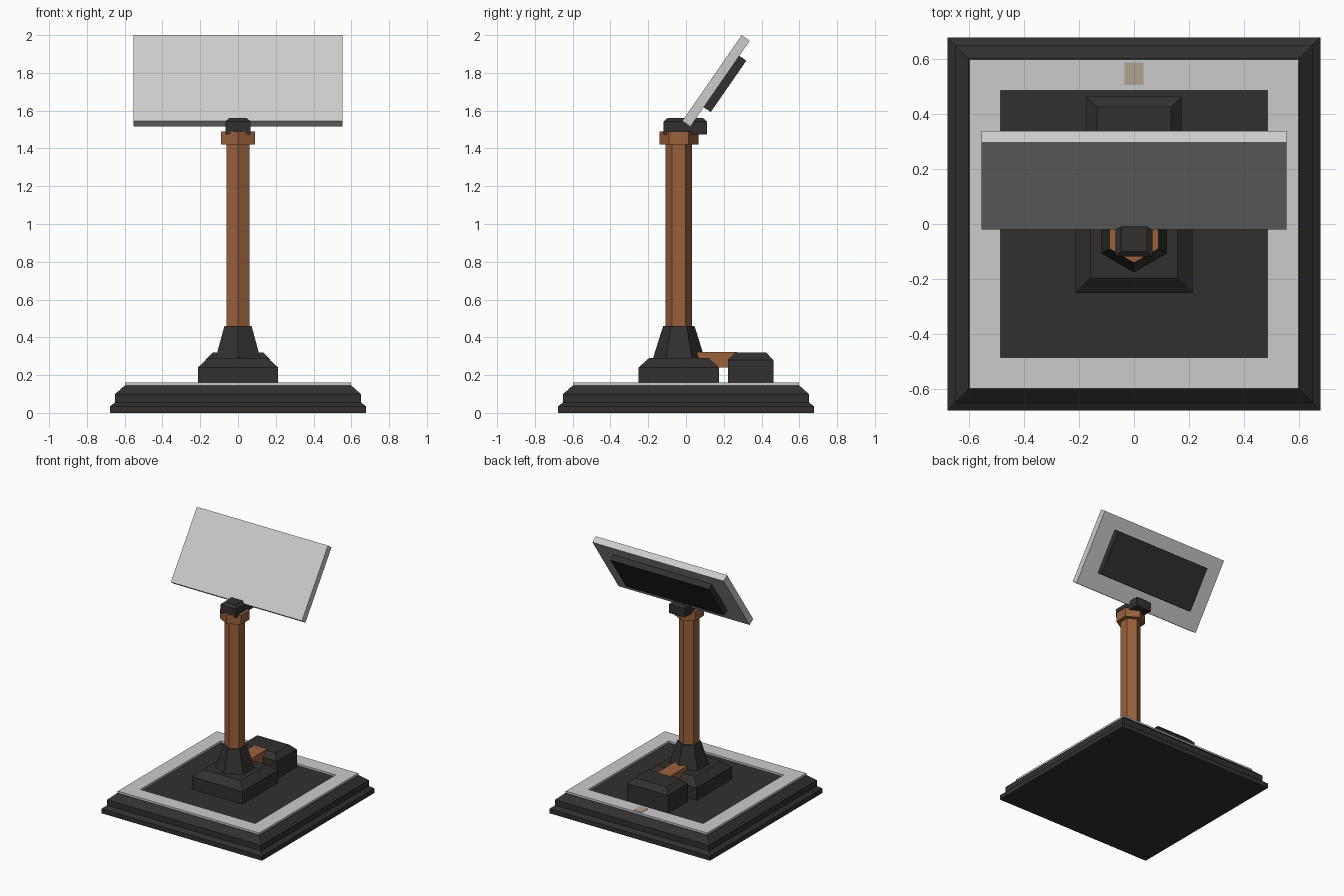
import bpy, bmesh, math
from mathutils import Matrix

if "Cube" in bpy.data.objects:
    bpy.data.objects.remove(bpy.data.objects["Cube"])


def material(name, rgb):
    m = bpy.data.materials.new(name)
    m.diffuse_color = (*rgb, 1)
    m.use_nodes = True
    m.node_tree.nodes["Principled BSDF"].inputs["Base Color"].default_value = m.diffuse_color
    return m


DARK = material("dark_metal", (0.032, 0.03, 0.028))
BROWN = material("brown_copper", (0.32, 0.12, 0.045))
TAN = material("tan_patch", (0.42, 0.37, 0.28))
CY = -0.038  # column axis


def finish(name, bm, mat=None):
    bmesh.ops.recalc_face_normals(bm, faces=bm.faces)
    me = bpy.data.meshes.new(name)
    bm.to_mesh(me)
    bm.free()
    ob = bpy.data.objects.new(name, me)
    bpy.context.collection.objects.link(ob)
    if mat:
        me.materials.append(mat)
    return ob


def loft(name, rings, mat=None):
    """Capped skin through rings of points."""
    bm = bmesh.new()
    vs = [[bm.verts.new(p) for p in r] for r in rings]
    n = len(vs[0])
    for a, b in zip(vs, vs[1:]):
        for i in range(n):
            j = (i + 1) % n
            bm.faces.new((a[i], a[j], b[j], b[i]))
    bm.faces.new(vs[0])
    bm.faces.new(vs[-1])
    return finish(name, bm, mat)


def rect_stack(name, cy, sections, mat=None):
    """Sections are (z, half x, half y)."""
    corners = ((-1, -1), (1, -1), (1, 1), (-1, 1))
    return loft(name, [[(sx * hx, cy + sy * hy, z) for sx, sy in corners]
                       for z, hx, hy in sections], mat)


def hex_stack(name, sections, mat):
    """Sections are (z, radius); corners point front and back."""
    return loft(name, [[(r * math.sin(k * math.pi / 3), CY - r * math.cos(k * math.pi / 3), z)
                        for k in range(6)] for z, r in sections], mat)


# stepped square base
rect_stack("base", 0, [(z, h, h) for z, h in
           ((0, .677), (.035, .677), (.056, .65), (.1, .65), (.145, .6))], DARK)

# raised grey border around the dark floor
bm = bmesh.new()
loops = [[bm.verts.new((sx * h, sy * h, z)) for sx, sy in ((-1, -1), (1, -1), (1, 1), (-1, 1))]
         for h, z in ((.597, .143), (.597, .16), (.485, .16), (.485, .143))]
for a, b in zip(loops, loops[1:] + loops[:1]):
    for i in range(4):
        j = (i + 1) % 4
        bm.faces.new((a[i], a[j], b[j], b[i]))
finish("border", bm)
rect_stack("border_patch", .545, [(.155, .035, .04), (.162, .035, .04)], TAN)

# column foot, rear box and the bar joining them
rect_stack("column_plinth", CY, [(.14, .213, .213), (.24, .213, .213), (.29, .158, .158)], DARK)
rect_stack("rear_box", .342, [(.14, .173, .12), (.28, .173, .12), (.32, .134, .082)], DARK)
rect_stack("connecting_bar", .16, [(.24, .055, .11), (.322, .055, .11)], BROWN)

# hexagonal column
hex_stack("column_socket", [(.285, .138), (.46, .083)], DARK)
hex_stack("column", [(.45, .071), (1.43, .071)], BROWN)
hex_stack("column_collar", [(1.42, .103), (1.49, .103)], BROWN)
rect_stack("pivot_head", -.004, [(1.475, .067, .114), (1.543, .067, .114), (1.56, .047, .095)], DARK)

# tilted panel: local z runs up the slope, local y through the thickness
tilt = Matrix.Translation((0, -.02, 1.545)) @ Matrix.Rotation(math.radians(-34.7), 4, 'X')
panel = rect_stack("panel", .026, [(0, .553, .026), (.553, .553, .026)])
back = rect_stack("panel_back_plate", .072, [(.125, .415, .025), (.456, .415, .025)], DARK)
for ob in (panel, back):
    ob.data.transform(tilt)
